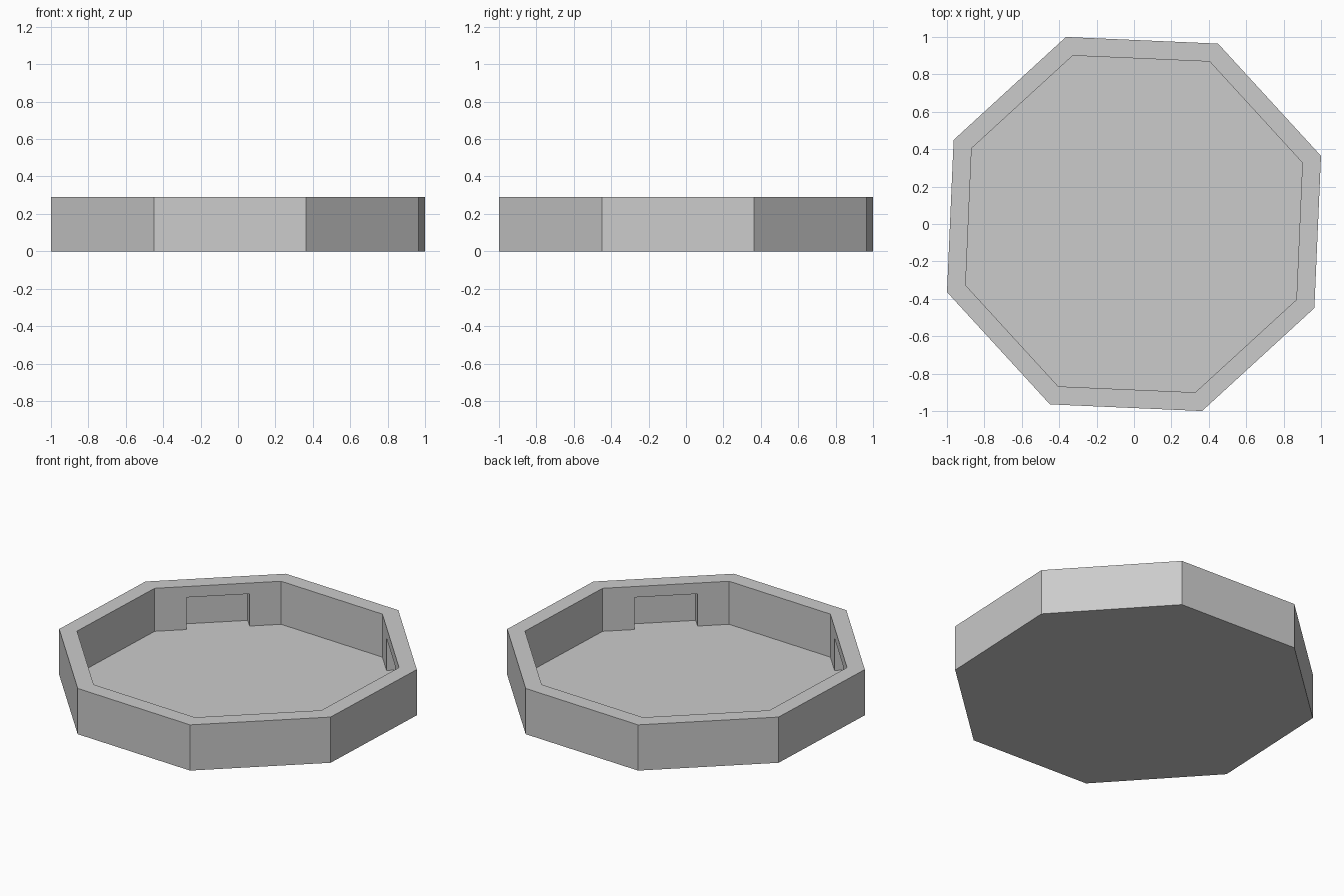
import bpy, bmesh, math
from mathutils import Matrix, Vector

if "Cube" in bpy.data.objects:
    bpy.data.objects.remove(bpy.data.objects["Cube"])

SIDES = 8
START = math.radians(20)      # angle of the first corner
R_OUT, R_IN = 1.064, 0.958
TOP, FLOOR = 0.29, 0.017
NICHE_TOP, NICHE_DEPTH = 0.221, 0.078

grey = bpy.data.materials.new("light grey")
grey.diffuse_color = (0.6, 0.6, 0.6, 1)
grey.use_nodes = True
grey.node_tree.nodes["Principled BSDF"].inputs["Base Color"].default_value = grey.diffuse_color


def corner(radius, i, z):
    a = START + i * math.tau / SIDES
    return Vector((radius * math.cos(a), radius * math.sin(a), z))


bm = bmesh.new()


def ring(radius, z):
    return [bm.verts.new(corner(radius, i, z)) for i in range(SIDES)]


# Rings from the underside, up the outside, over the rim and down to the floor
out_low, out_top = ring(R_OUT, 0), ring(R_OUT, TOP)
in_top, in_low = ring(R_IN, TOP), ring(R_IN, FLOOR)
bm.faces.new(out_low[::-1])
floor_loop = []

for i in range(SIDES):
    j = (i + 1) % SIDES
    bm.faces.new((out_low[i], out_low[j], out_top[j], out_top[i]))
    bm.faces.new((out_top[i], out_top[j], in_top[j], in_top[i]))
    floor_loop.append(in_low[i])
    if i % 2:
        bm.faces.new((in_top[i], in_top[j], in_low[j], in_low[i]))
        continue

    # Every second wall has a shallow niche, half as wide as the wall
    p, q = in_low[i].co, in_low[j].co
    outward = ((p + q) / 2 - Vector((0, 0, FLOOR))).normalized() * NICHE_DEPTH
    rise = Vector((0, 0, NICHE_TOP - FLOOR))
    left, right = p.lerp(q, 0.25), p.lerp(q, 0.75)
    path = (left, left + rise, right + rise, right)
    a, b, c, d = [bm.verts.new(v) for v in path]
    e, f, g, h = [bm.verts.new(v + outward) for v in path]
    bm.faces.new((in_low[i], in_top[i], in_top[j], in_low[j], d, c, b, a))
    bm.faces.new((e, f, g, h))                       # niche back
    for s, t, u, v in ((a, b, f, e), (b, c, g, f), (c, d, h, g)):
        bm.faces.new((s, t, u, v))                   # niche sides and top
    floor_loop += [a, e, h, d]

# Floor runs into the niches
bm.faces.new(floor_loop)
bmesh.ops.recalc_face_normals(bm, faces=bm.faces)

mesh = bpy.data.meshes.new("octagonal_tray")
bm.to_mesh(mesh)
bm.free()
mesh.materials.append(grey)
tray = bpy.data.objects.new("octagonal_tray", mesh)
bpy.context.collection.objects.link(tray)
